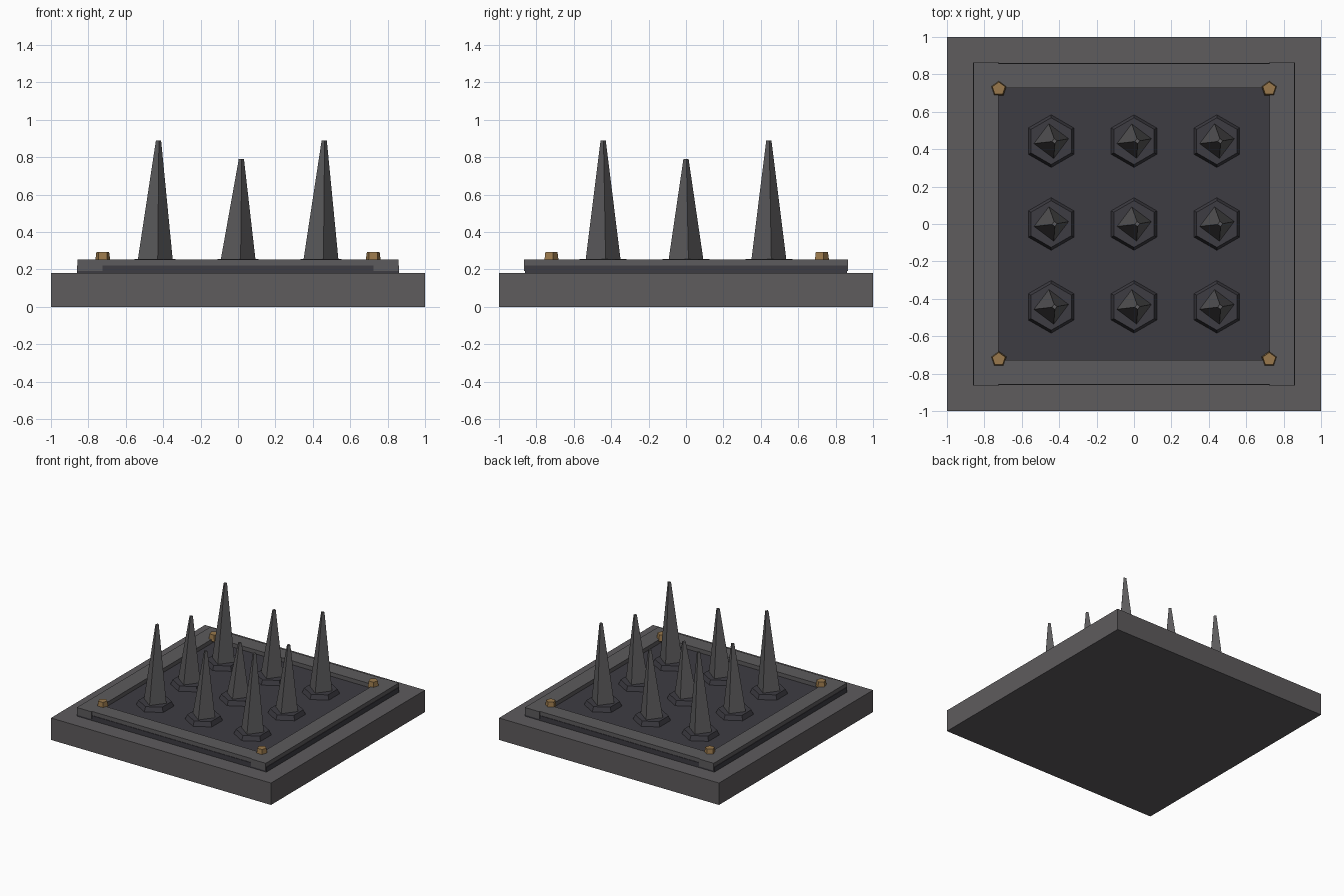
import bpy, math
from mathutils import Matrix

if "Cube" in bpy.data.objects:
    bpy.data.objects.remove(bpy.data.objects["Cube"])


def material(name, rgb):
    m = bpy.data.materials.new(name)
    m.diffuse_color = (*rgb, 1)
    m.use_nodes = True
    m.node_tree.nodes["Principled BSDF"].inputs["Base Color"].default_value = m.diffuse_color
    return m


STONE = material("grey_stone", (0.112, 0.106, 0.110))
STEEL = material("grey_steel", (0.108, 0.105, 0.109))
DARK = material("dark_iron", (0.047, 0.045, 0.055))
BRASS = material("brass", (0.32, 0.19, 0.072))


def box(name, x, y, z, mat):
    """Box from (min, max) ranges."""
    lo, hi = zip(x, y, z)
    bpy.ops.mesh.primitive_cube_add(size=1, location=[(a + b) / 2 for a, b in zip(lo, hi)])
    o = bpy.context.object
    o.name = name
    o.data.transform(Matrix.Diagonal([b - a for a, b in zip(lo, hi)] + [1]))
    o.data.materials.append(mat)
    return o


def cone(name, sides, r1, r2, x, y, z0, z1, mat, turn=0, lean=0):
    """Flat-sided frustum, optionally turned and with its tip leaning in x."""
    bpy.ops.mesh.primitive_cone_add(vertices=sides, radius1=r1, radius2=r2, depth=z1 - z0,
                                    location=(x, y, (z0 + z1) / 2))
    o = bpy.context.object
    o.name = name
    o.data.transform(Matrix.Rotation(turn, 4, 'Z'))
    for v in o.data.vertices:
        if v.co.z > 0:
            v.co.x += lean
    o.data.materials.append(mat)
    return o


# Base slab and recessed plate
box("base_slab", (-1, 1), (-1, 1), (0, 0.18), STONE)
box("trap_plate", (-0.862, 0.862), (-0.862, 0.862), (0.17, 0.22), DARK)

# Raised frame bars
for s, side in ((-1, "left"), (1, "right")):
    box(f"frame_bar_{side}", sorted((s * 0.725, s * 0.858)), (-0.866, 0.866), (0.193, 0.253), STEEL)
for s, side in ((-1, "front"), (1, "back")):
    box(f"frame_bar_{side}", (-0.725, 0.725), sorted((s * 0.728, s * 0.858)), (0.193, 0.253), STEEL)

# Spikes with hexagonal collars, tallest at the corners
for i in (-1, 0, 1):
    for j in (-1, 0, 1):
        x, y = i * 0.443, j * 0.443
        top = 0.69 + 0.1 * (abs(i) + abs(j))
        cone("spike_collar", 6, 0.145, 0.125, x, y, 0.21, 0.257, DARK)
        cone("spike", 4, 0.097, 0.014, x, y, 0.23, top, STEEL, math.radians(8), 0.018)

# Corner bolts
for i in (-1, 1):
    for j in (-1, 1):
        cone("corner_bolt", 5, 0.043, 0.036, i * 0.723, j * 0.723, 0.24, 0.292, BRASS)
